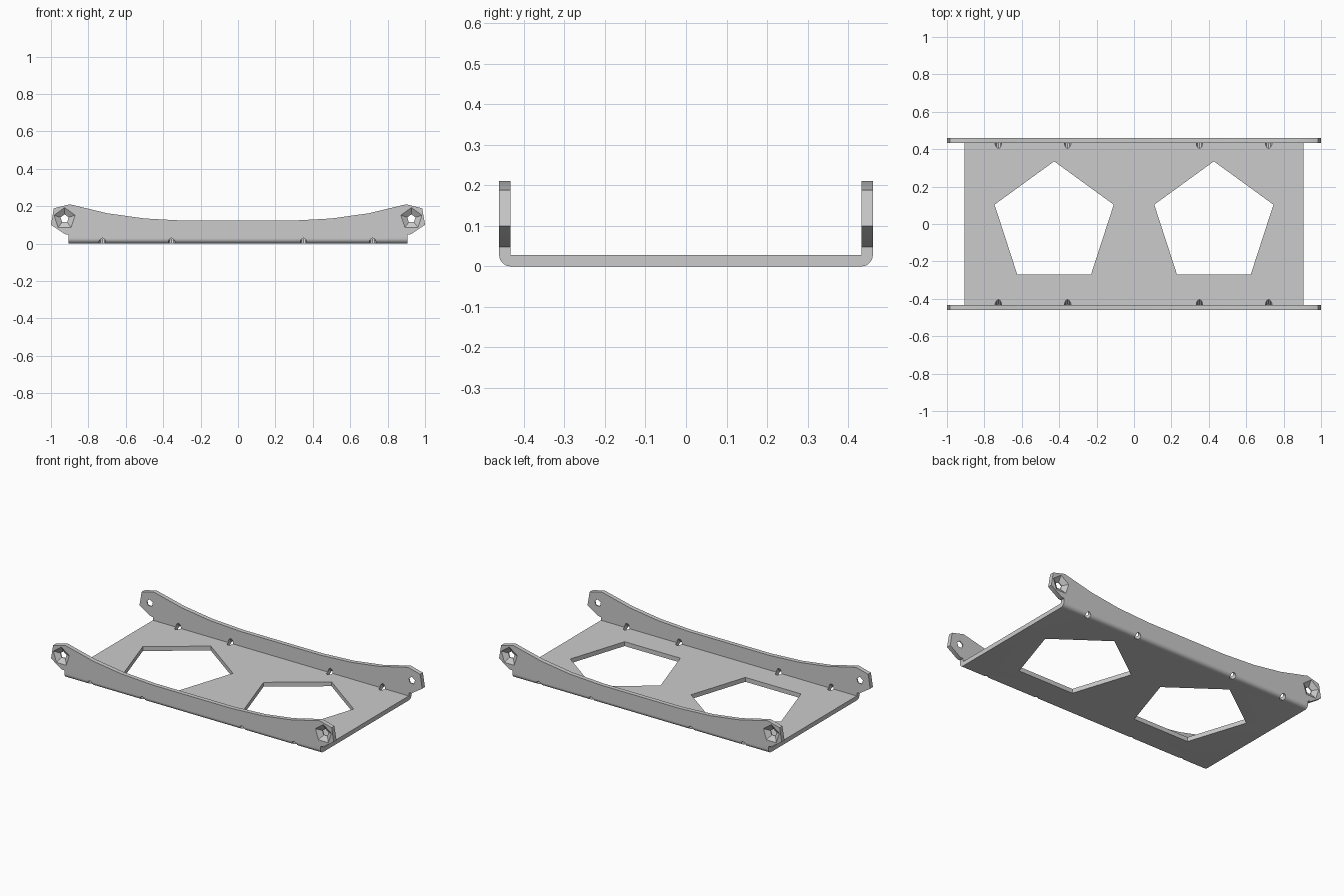
import bpy, bmesh, math
from mathutils import Matrix

if "Cube" in bpy.data.objects:
    bpy.data.objects.remove(bpy.data.objects["Cube"])

W, T, R = 0.461, 0.028, 0.028   # half width, sheet thickness, bend radius


def make(name, bm):
    bmesh.ops.recalc_face_normals(bm, faces=bm.faces[:])
    me = bpy.data.meshes.new(name)
    bm.to_mesh(me)
    bm.free()
    ob = bpy.data.objects.new(name, me)
    bpy.context.collection.objects.link(ob)
    return ob


def prism(name, pts, vec):
    bm = bmesh.new()
    f = bm.faces.new([bm.verts.new(p) for p in pts])
    g = bmesh.ops.extrude_face_region(bm, geom=[f])
    vs = [v for v in g["geom"] if isinstance(v, bmesh.types.BMVert)]
    bmesh.ops.translate(bm, verts=vs, vec=vec)
    return make(name, bm)


def cone(name, sides, r1, r2, depth, mat):
    bm = bmesh.new()
    bmesh.ops.create_cone(bm, cap_ends=True, segments=sides, radius1=r1,
                          radius2=r2, depth=depth, matrix=mat)
    return make(name, bm)


def boolean(target, cutter, op="DIFFERENCE"):
    m = target.modifiers.new("cut", "BOOLEAN")
    m.operation, m.solver, m.object = op, "EXACT", cutter
    bpy.context.view_layer.objects.active = target
    bpy.ops.object.modifier_apply(modifier=m.name)
    bpy.data.objects.remove(cutter)


def pentagon(cx, cy, z, r):
    return [(cx + r * math.cos(math.radians(90 + 72 * i)),
             cy + r * math.sin(math.radians(90 + 72 * i)), z) for i in range(5)]


# U-shaped channel with rounded outer bends, run along x
half = [(W - T, 0.3), (W, 0.3)]
half += [(W - R + R * math.cos(a), R - R * math.sin(a))
         for a in (math.pi / 2 * i / 8 for i in range(9))]
inner = (W - T, T)
right = [inner] + half
left = [(-y, z) for y, z in reversed(right)]
tray = prism("bent_tray", [(-1.1, y, z) for y, z in right + left], (2.2, 0, 0))

# Side outline trims the walls to a dipped top with end lugs
side = [(0.905, -0.1), (0.905, 0.048), (0.925, 0.05), (1.0, 0.1), (0.985, 0.188),
        (0.9, 0.21), (0.7, 0.162), (0.5, 0.134), (0.28, 0.122)]
outline = side + [(-x, z) for x, z in reversed(side)]
boolean(tray, prism("side_trim", [(x, -0.6, z) for x, z in outline], (0, 1.2, 0)),
        "INTERSECT")

# Two large pentagonal windows in the floor
for s in (-1, 1):
    boolean(tray, prism("window_cut", pentagon(0.427 * s, 0, -0.1, 0.335), (0, 0, 0.2)))

# Countersunk five-sided screw holes in the lugs
for sx in (-1, 1):
    for sy in (-1, 1):
        turn = Matrix.Rotation(math.radians(90), 4, "X")
        if sy > 0:
            turn = Matrix.Rotation(math.pi, 4, "Z") @ turn
        at = Matrix.Translation((0.927 * sx, sy * (W - 0.007), 0.133)) @ turn
        boolean(tray, cone("hole_cut", 5, 0.023, 0.023, 0.1, at))
        boolean(tray, cone("sink_cut", 5, 0.0225, 0.0725, 0.03, at))

# Small relief holes drilled diagonally through the bends
for sy in (-1, 1):
    for x in (-0.725, -0.355, 0.35, 0.72):
        at = (Matrix.Translation((x, sy * (W - T), T))
              @ Matrix.Rotation(math.radians(45 * sy), 4, "X")
              @ Matrix.Diagonal((0.85, 1, 1, 1)))
        boolean(tray, cone("relief_cut", 10, 0.021, 0.021, 0.12, at))

# Smooth bends, crisp edges
bpy.ops.object.select_all(action="DESELECT")
tray.select_set(True)
bpy.context.view_layer.objects.active = tray
bpy.ops.object.shade_smooth_by_angle(angle=math.radians(30))
